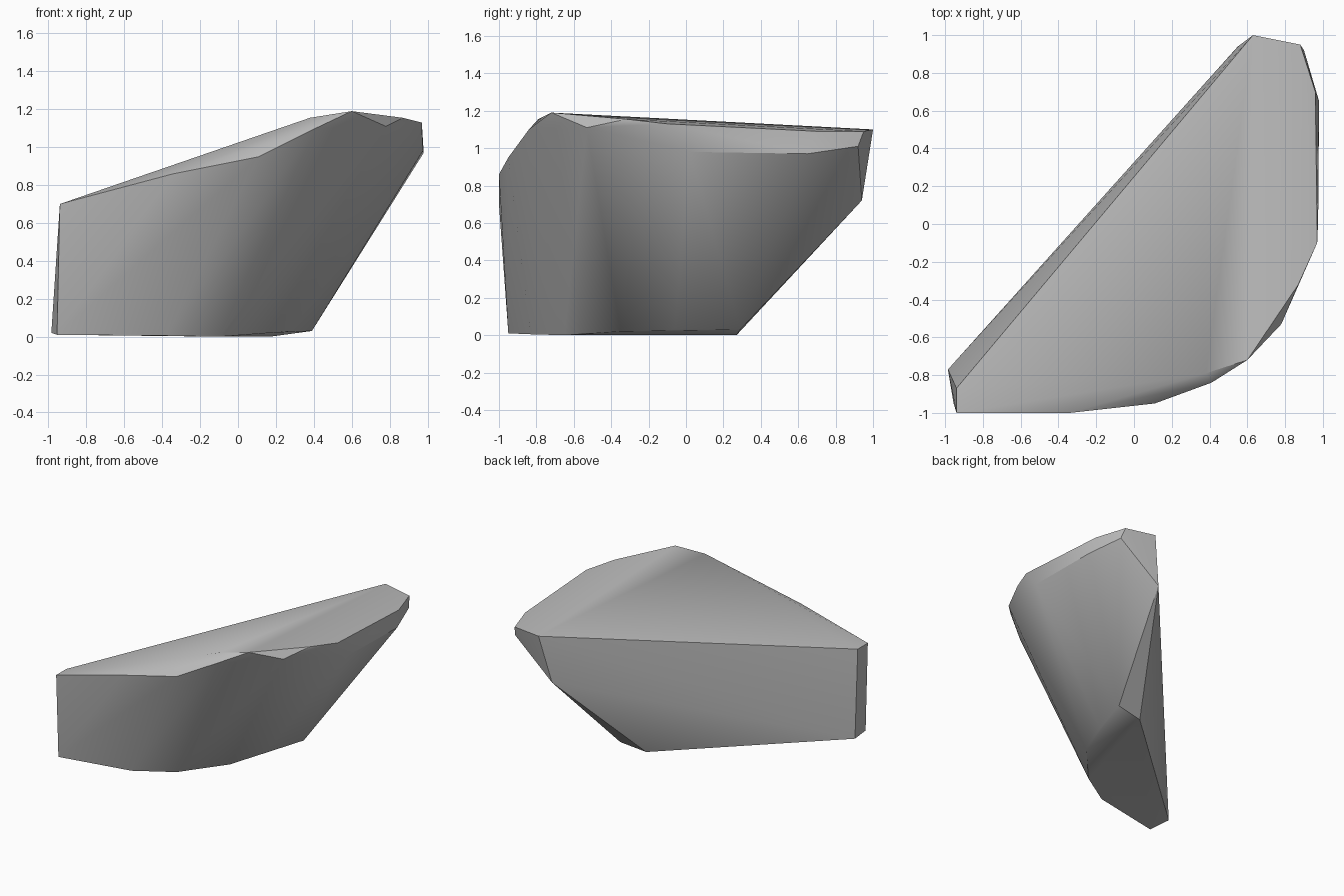
import bpy
import bmesh
import math
from mathutils import Vector

default_cube = bpy.data.objects.get("Cube")
if default_cube:
    bpy.data.objects.remove(default_cube, do_unlink=True)


def make_material(name, colour):
    material = bpy.data.materials.new(name)
    material.use_nodes = True
    material.diffuse_color = colour
    shader = next(node for node in material.node_tree.nodes if node.type == "BSDF_PRINCIPLED")
    shader.inputs["Base Color"].default_value = colour
    shader.inputs["Roughness"].default_value = 0.8
    return material


def make_chiselled_stone(name, outlines, material):
    """Wrap a faceted skin around the outlines and merge its flat areas."""
    bm = bmesh.new()
    for outline in outlines:
        for point in outline:
            bm.verts.new(Vector(point))
    result = bmesh.ops.convex_hull(bm, input=bm.verts[:], use_existing_faces=False)
    unused = [item for item in result["geom_interior"] + result["geom_unused"]
              if isinstance(item, bmesh.types.BMVert) and item.is_valid]
    bmesh.ops.delete(bm, geom=list(set(unused)), context="VERTS")
    bmesh.ops.dissolve_limit(bm, angle_limit=math.radians(1),
                             verts=bm.verts[:], edges=bm.edges[:])
    bmesh.ops.recalc_face_normals(bm, faces=bm.faces[:])

    mesh = bpy.data.meshes.new(name)
    bm.to_mesh(mesh)
    bm.free()
    mesh.materials.append(material)
    stone = bpy.data.objects.new(name, mesh)
    bpy.context.collection.objects.link(stone)
    bpy.ops.object.select_all(action="DESELECT")
    stone.select_set(True)
    bpy.context.view_layer.objects.active = stone
    bpy.ops.object.shade_smooth_by_angle(angle=math.radians(30))
    return stone


# Base: a straight back edge and a curved front edge
base_outline = [
    (-.985, -.77, .02), (-.955, -.95, .01), (-.38, -.83, .005), (-.1, -.65, 0),
    (.17, -.35, .02), (.28, -.06, .03), (.39, .29, .03), (.17, .27, 0),
]

# Rim: the curved front and right edge of the sloping top
rim_outline = [
    (-.94, -.87, .7), (-.94, -1, .7), (-.34, -1, .86), (.11, -.95, .95),
    (.41, -.84, 1.1), (.38, -.79, 1.155), (.6, -.72, 1.19), (.78, -.53, 1.11),
    (.87, -.32, 1.155), (.97, -.1, 1.13), (.96, .7, 1.09), (.88, .95, 1.09), (.63, 1, 1.1),
]

# Shoulder: the bevel under the right side of the rim
shoulder_outline = [(.975, .02, .98), (.98, .65, .97), (.9, .92, 1.01), (.55, .94, .72)]

stone_grey = make_material("stone grey", (.5, .5, .5, 1))
make_chiselled_stone("stone_shard", [base_outline, rim_outline, shoulder_outline], stone_grey)
